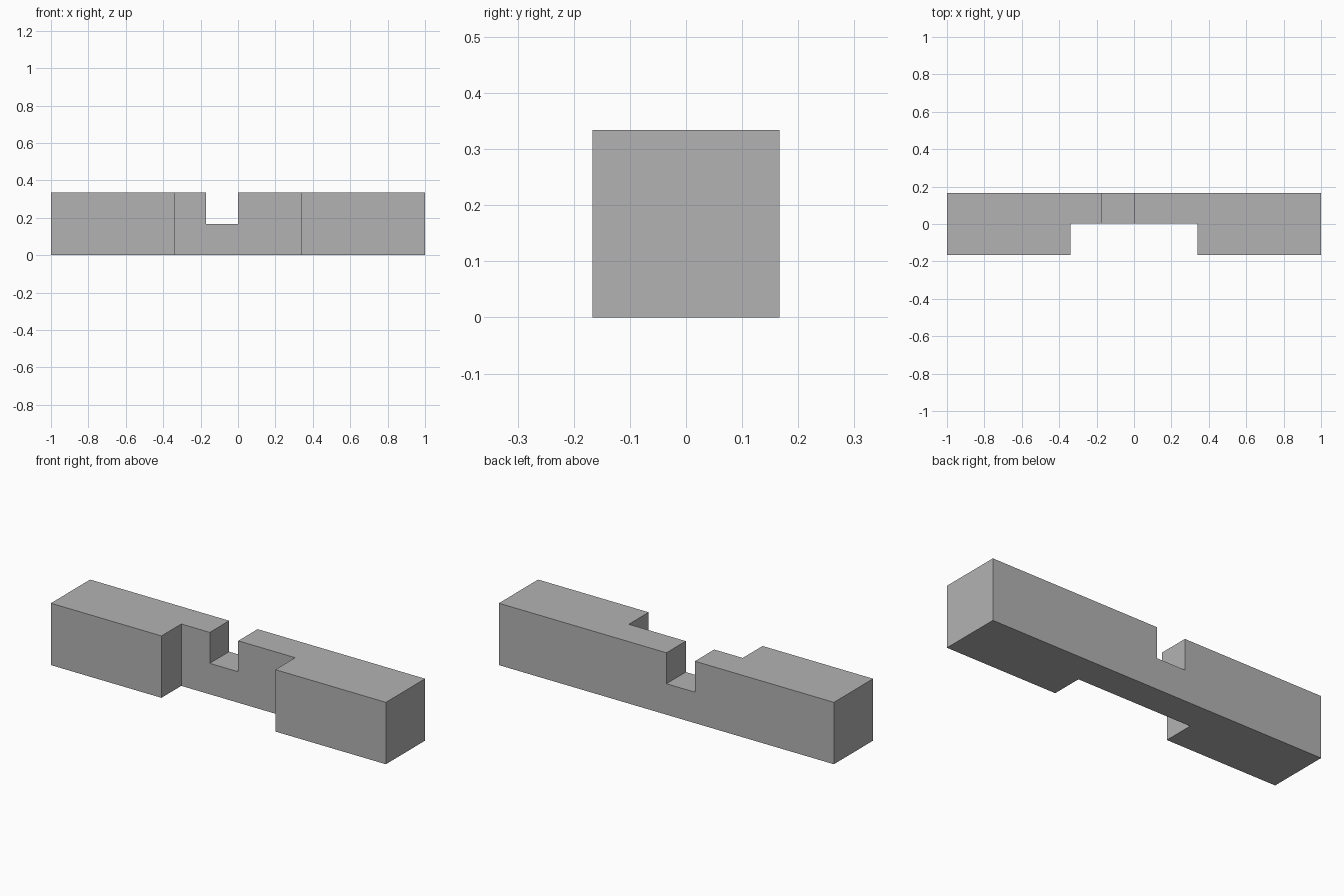
import bpy
from mathutils import Vector

cube = bpy.data.objects.get("Cube")
if cube:
    bpy.data.objects.remove(cube, do_unlink=True)

LENGTH, SIDE = 2.0, 0.334
HALF = SIDE / 2
OVER = 0.1  # how far cutters reach past the bar

grey = bpy.data.materials.new("mid_grey")
grey.use_nodes = True
grey.diffuse_color = (0.45, 0.45, 0.45, 1)
grey.node_tree.nodes["Principled BSDF"].inputs["Base Color"].default_value = grey.diffuse_color


def box(name, low, high):
    """Add a box spanning two opposite corners."""
    low, high = Vector(low), Vector(high)
    bpy.ops.mesh.primitive_cube_add(size=1, location=(low + high) / 2)
    obj = bpy.context.object
    obj.name = name
    obj.scale = high - low
    bpy.ops.object.transform_apply(location=True, rotation=False, scale=True)
    obj.data.materials.append(grey)
    return obj


def cut(target, cutter):
    """Subtract a box from the target and discard it."""
    cutter.hide_render = True
    mod = target.modifiers.new("notch", "BOOLEAN")
    mod.operation = "DIFFERENCE"
    mod.solver = "EXACT"
    mod.object = cutter
    bpy.context.view_layer.objects.active = target
    bpy.ops.object.modifier_apply(modifier=mod.name)
    bpy.data.objects.remove(cutter, do_unlink=True)


# Square bar
bar = box("notched_bar", (-LENGTH / 2, -HALF, 0), (LENGTH / 2, HALF, SIDE))

# Wide notch through the front half, full height
cut(bar, box("front_notch_cutter", (-0.34, -HALF - OVER, -OVER), (0.34, 0.002, SIDE + OVER)))

# Narrow off-centre notch through the upper half of the web
cut(bar, box("top_notch_cutter", (-0.17, -HALF - OVER, HALF), (0, HALF + OVER, SIDE + OVER)))
